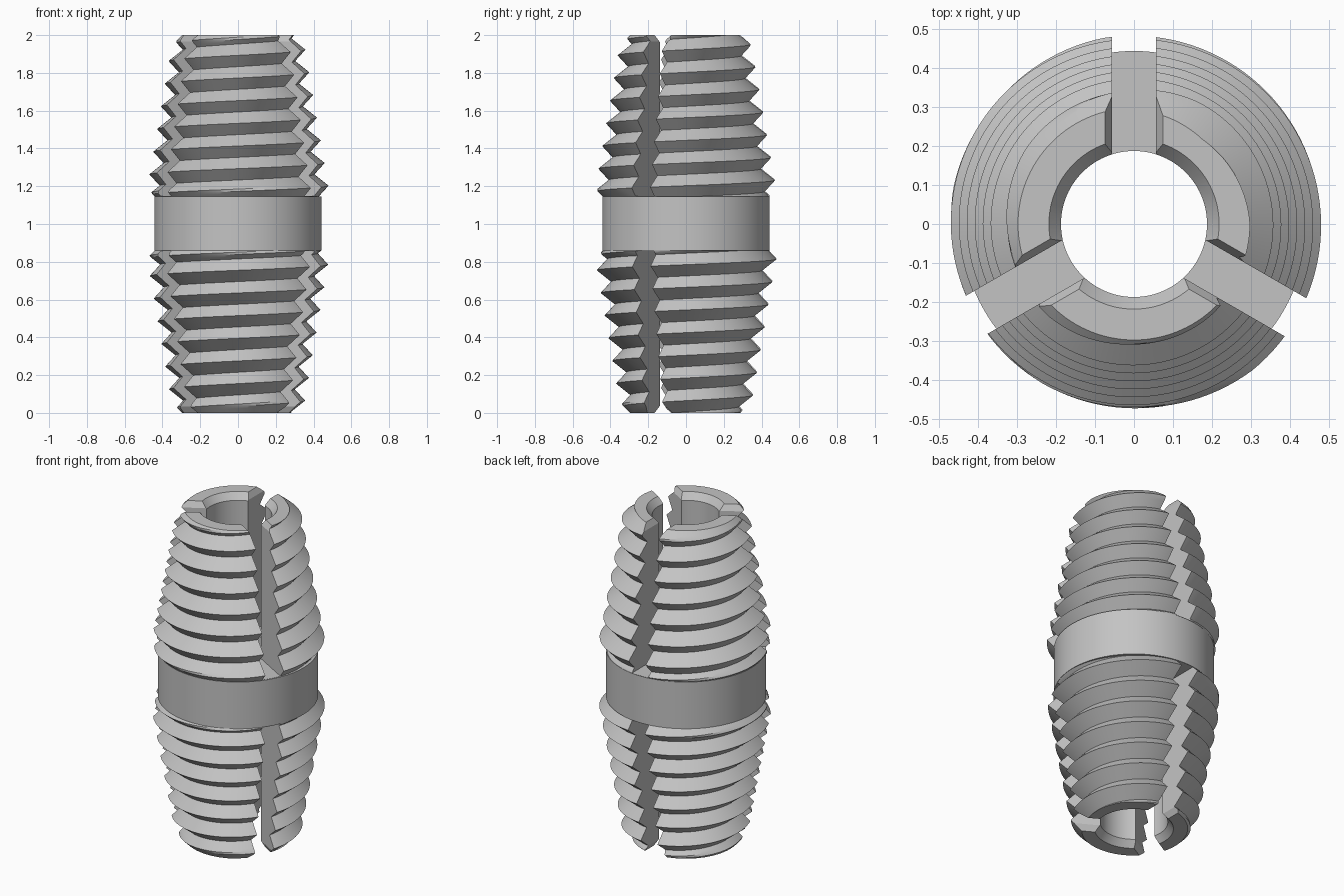
import bpy, bmesh, math
from mathutils import Matrix, Vector

cube = bpy.data.objects.get("Cube")
if cube:
    bpy.data.objects.remove(cube, do_unlink=True)

SEGMENTS = 120
PITCH, DEPTH = 0.12, 0.065
STEPS = 10                      # outline samples per thread turn
HEIGHT = 2.0
COLLAR_LOW, COLLAR_HIGH, COLLAR_R = 0.86, 1.145, 0.443
BORE_R, BORE_CHAMFER_R, BORE_CHAMFER = 0.187, 0.218, 0.04
SLOT_HALF, SLOT_BEVEL = 0.056, 0.018
END_R = 0.297

steel = bpy.data.materials.new("grey_steel")
steel.use_nodes = True
steel.diffuse_color = (0.55, 0.55, 0.55, 1)
steel.node_tree.nodes["Principled BSDF"].inputs["Base Color"].default_value = (0.55, 0.55, 0.55, 1)


def make_object(name, bm):
    bmesh.ops.remove_doubles(bm, verts=bm.verts[:], dist=1e-5)
    bmesh.ops.recalc_face_normals(bm, faces=bm.faces[:])
    mesh = bpy.data.meshes.new(name)
    bm.to_mesh(mesh)
    bm.free()
    mesh.materials.append(steel)
    obj = bpy.data.objects.new(name, mesh)
    bpy.context.collection.objects.link(obj)
    return obj


def revolve(name, column):
    """Sweep column(angle) -> [(radius, z), ...] around the z axis."""
    bm = bmesh.new()
    previous = None
    for i in range(SEGMENTS + 1):
        a = math.tau * i / SEGMENTS
        ring = [bm.verts.new((r * math.cos(a), r * math.sin(a), z)) for r, z in column(a)]
        if previous:
            for k in range(len(ring) - 1):
                bm.faces.new((previous[k], ring[k], ring[k + 1], previous[k + 1]))
        previous = ring
    return make_object(name, bm)


def thread(angle, crest_at_back, low, high):
    """Tapered V thread at one angle, with end chamfer and collar run-out."""
    crest_z = crest_at_back + PITCH * (angle / math.tau - 0.25)
    points = []
    for k in range(-9 * STEPS, 9 * STEPS + 1):
        z = min(max(crest_z + k * PITCH / STEPS, low), high)
        phase = ((z - crest_z) / PITCH) % 1
        crest_r = 0.478 - 0.17 * (abs(z - 1) - 0.21)
        chamfer = END_R + min(z, HEIGHT - z)
        run_out = COLLAR_R - 0.002 + max(z - COLLAR_HIGH, COLLAR_LOW - z)
        points.append((min(crest_r - 2 * DEPTH * min(phase, 1 - phase), chamfer, run_out), z))
    return points


def body_column(angle):
    return ([(0, 0)] + thread(angle, 0.815, 0, COLLAR_LOW)
            + [(COLLAR_R, COLLAR_LOW), (COLLAR_R, COLLAR_HIGH)]
            + thread(angle, 1.233, COLLAR_HIGH, HEIGHT) + [(0, HEIGHT)])


def bore_column(angle):
    ext = 2 * BORE_CHAMFER_R - BORE_R
    return [(0, -BORE_CHAMFER), (ext, -BORE_CHAMFER), (BORE_R, BORE_CHAMFER),
            (BORE_R, HEIGHT - BORE_CHAMFER), (ext, HEIGHT + BORE_CHAMFER),
            (0, HEIGHT + BORE_CHAMFER)]


def slot_cutter(floor, end, out, degrees):
    """Radial slot with a bevelled mouth."""
    bm = bmesh.new()
    bevel = 0.035
    half = [(SLOT_HALF, floor), (SLOT_HALF, end - out * bevel),
            (SLOT_HALF + 2 * SLOT_BEVEL, end + out * bevel)]
    outline = half + [(-y, z) for y, z in reversed(half)]
    turn = Matrix.Rotation(math.radians(degrees), 3, 'Z')
    inner, outer = [[bm.verts.new(turn @ Vector((x, y, z))) for y, z in outline]
                    for x in (0.15, 0.6)]
    bm.faces.new(inner)
    bm.faces.new(outer)
    for k in range(len(outline)):
        j = (k + 1) % len(outline)
        bm.faces.new((inner[k], inner[j], outer[j], outer[k]))
    return make_object("slot_cutter", bm)


# Threaded sleeve with plain collar, drilled, then slotted three ways at each end
sleeve = revolve("threaded_sleeve", body_column)
cutters = [revolve("bore_cutter", bore_column)]
for degrees in (90, 210, 330):
    cutters.append(slot_cutter(COLLAR_HIGH + 0.002, HEIGHT, 1, degrees))
    cutters.append(slot_cutter(COLLAR_LOW - 0.002, 0, -1, degrees))

bpy.ops.object.select_all(action='DESELECT')
bpy.context.view_layer.objects.active = sleeve
sleeve.select_set(True)
for cutter in cutters:
    mod = sleeve.modifiers.new(cutter.name, 'BOOLEAN')
    mod.operation = 'DIFFERENCE'
    mod.solver = 'EXACT'
    mod.object = cutter
    bpy.ops.object.modifier_apply(modifier=mod.name)
    bpy.data.objects.remove(cutter, do_unlink=True)

bpy.ops.object.shade_smooth_by_angle(angle=math.radians(25))
